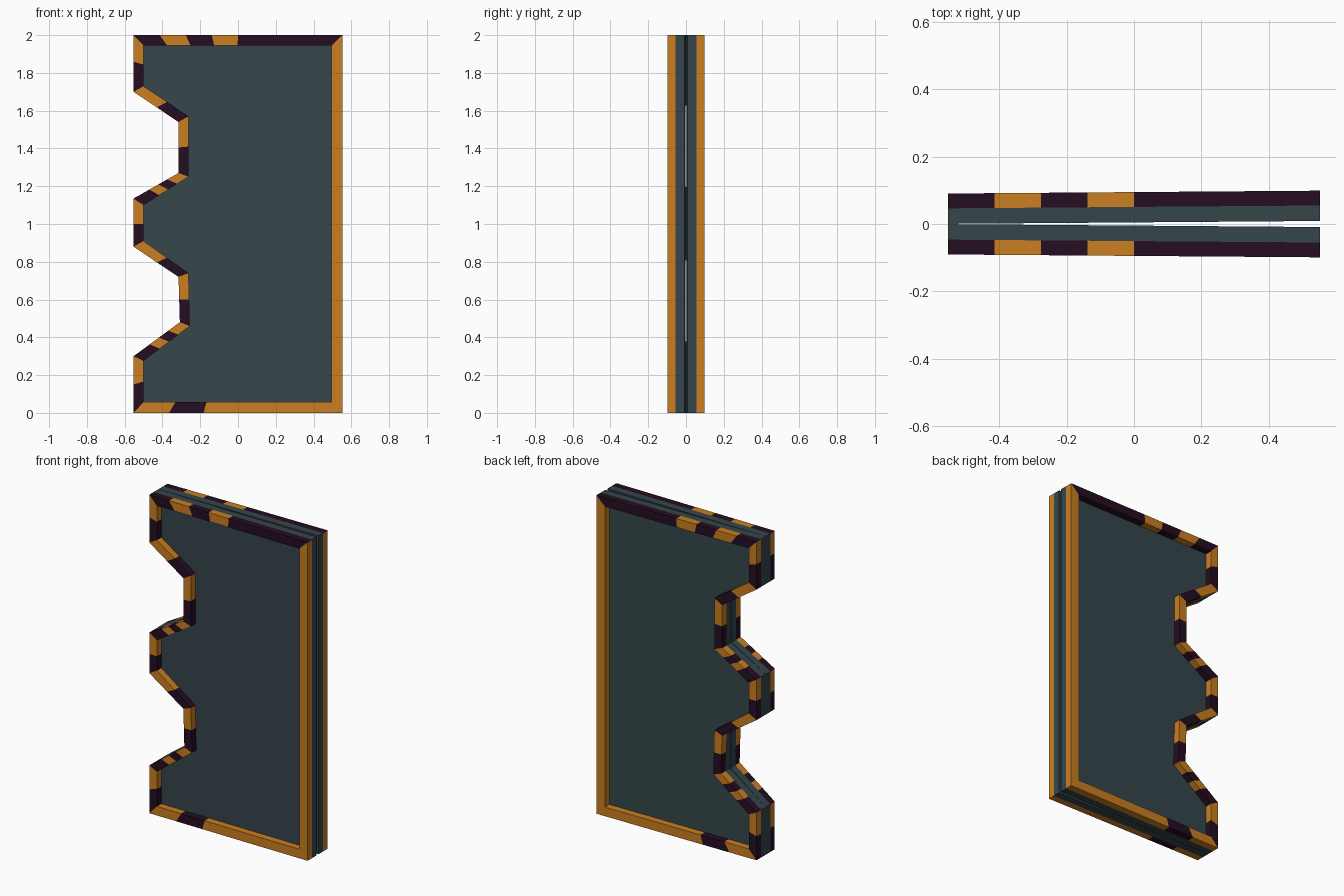
import bpy, bmesh
from mathutils import Vector

if "Cube" in bpy.data.objects:
    bpy.data.objects.remove(bpy.data.objects["Cube"])


def mat(name, c):
    m = bpy.data.materials.new(name)
    m.diffuse_color = (*c, 1)
    m.use_nodes = True
    m.node_tree.nodes["Principled BSDF"].inputs["Base Color"].default_value = m.diffuse_color
    return m


ORANGE = mat("orange", (0.597, 0.209, 0.015))
DARK = mat("dark plum", (0.018, 0.004, 0.015))
SLATE = mat("slate", (0.036, 0.061, 0.070))

# Per corner: outer x,z | inner x,z | stripe cut fractions along the edge leaving it | first colour (0 orange, 1 dark)
CORNERS = [
    ((.553, 2), (.495, 1.945), (0, .5, .625, .75, .875), 1),       # top edge
    ((-.553, 2), (-.5, 1.945), (0, .47), 0),
    ((-.553, 1.70), (-.5, 1.73), (0, .52), 0),                     # upper notch
    ((-.315, 1.54), (-.262, 1.57), (0, .5), 0),
    ((-.315, 1.27), (-.262, 1.25), (0, .25, .45, .65), 0),
    ((-.553, 1.135), (-.5, 1.10), (0, .53), 0),
    ((-.553, .88), (-.5, .91), (0, .52), 0),                       # lower notch
    ((-.315, .72), (-.262, .74), (0, .5), 0),
    ((-.308, .48), (-.255, .46), (0, .25, .45, .65), 0),
    ((-.553, .30), (-.5, .275), (0, .5), 0),
    ((-.553, 0), (-.5, .057), (0, .17, .335), 0),                  # bottom edge
    ((.553, 0), (.495, .057), (0,), 0),                            # right edge
]
SLAB, FRAME = 0.046, 0.090


def place(p, depth, side):
    """Leaves open very slightly, like a book, toward +x."""
    x, z = p
    return Vector((x, side * (0.0005 + 0.0085 * (x + .553) / 1.106 + depth), z))


def finish(bm, name, mats):
    bmesh.ops.recalc_face_normals(bm, faces=bm.faces)
    me = bpy.data.meshes.new(name)
    bm.to_mesh(me)
    bm.free()
    for m in mats:
        me.materials.append(m)
    ob = bpy.data.objects.new(name, me)
    bpy.context.collection.objects.link(ob)


def build_panel(side, name):
    bm = bmesh.new()
    rings = [[bm.verts.new(place(c[0], d, side)) for c in CORNERS] for d in (0, SLAB)]
    bm.faces.new(rings[0])
    bm.faces.new(rings[1])
    n = len(CORNERS)
    for i in range(n):
        j = (i + 1) % n
        bm.faces.new((rings[0][i], rings[0][j], rings[1][j], rings[1][i]))
    finish(bm, name, [SLATE])


def build_frame(side, name):
    bm = bmesh.new()
    sections, colours = [], []
    for i, (o, n, cuts, first) in enumerate(CORNERS):
        o2, n2 = CORNERS[(i + 1) % len(CORNERS)][:2]
        for k, t in enumerate(cuts):
            a = Vector(o).lerp(Vector(o2), t)
            b = Vector(n).lerp(Vector(n2), t)
            sections.append([bm.verts.new(place(p, d, side)) for p, d in
                             ((a, SLAB), (a, FRAME), (b, FRAME), (b, SLAB))])
            colours.append((first + k) % 2)
    # Join neighbouring sections into a striped mitred ring
    for i, s in enumerate(sections):
        t = sections[(i + 1) % len(sections)]
        for k in range(4):
            m = (k + 1) % 4
            f = bm.faces.new((s[k], s[m], t[m], t[k]))
            f.material_index = colours[i]
    finish(bm, name, [ORANGE, DARK])


# Two mirrored leaves
for side, label in ((-1, "front"), (1, "back")):
    build_panel(side, label + "_panel")
    build_frame(side, label + "_striped_frame")
